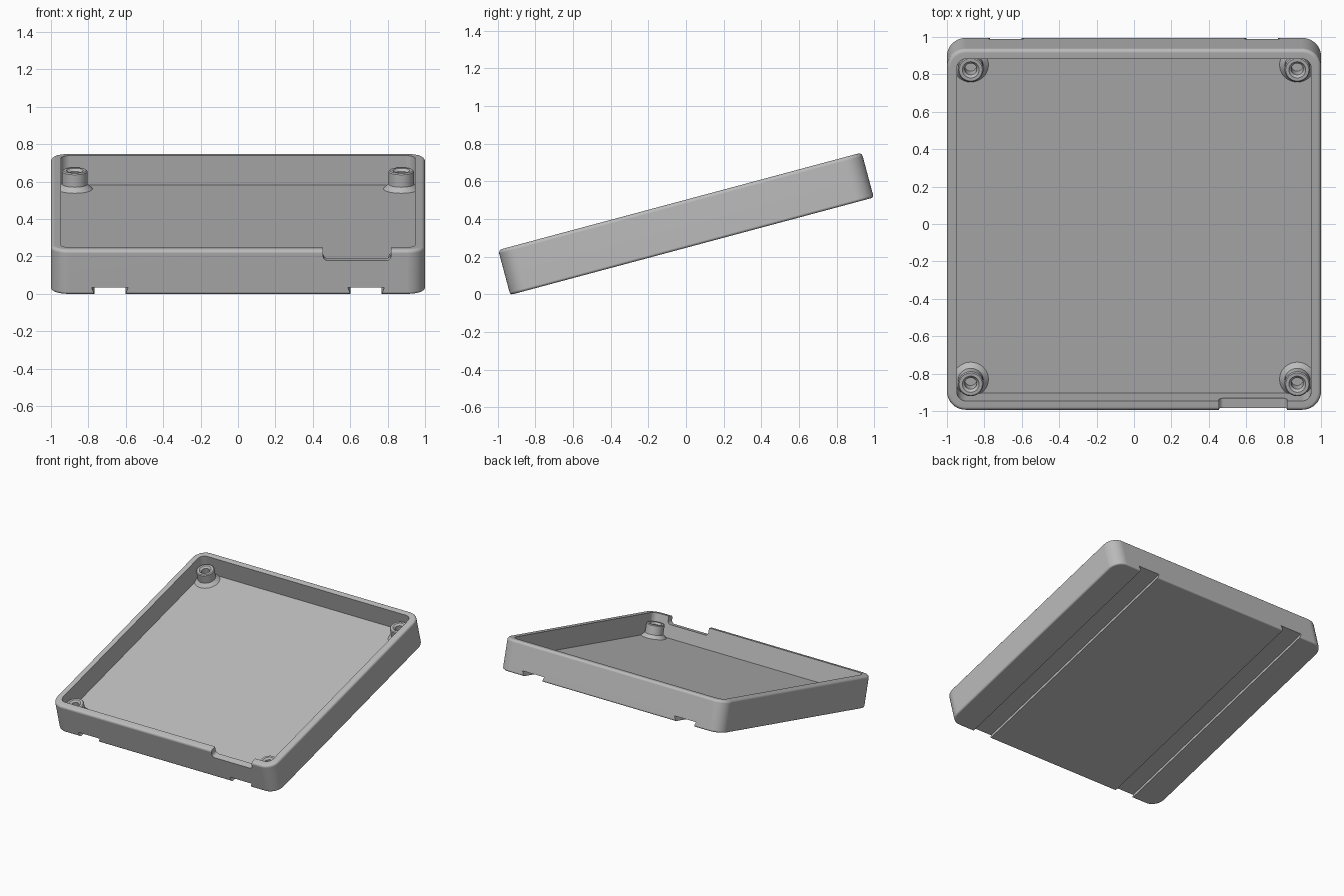
import bpy, bmesh, math
from mathutils import Matrix

if "Cube" in bpy.data.objects:
    bpy.data.objects.remove(bpy.data.objects["Cube"])

TILT = math.radians(15)
H = 0.1235          # half height of the tray
FLOOR = -0.039      # inside floor level
INNER = 0.947       # half size of the inside

grey = bpy.data.materials.new("plain grey")
grey.diffuse_color = (0.5, 0.5, 0.5, 1)
grey.use_nodes = True
grey.node_tree.nodes["Principled BSDF"].inputs["Base Color"].default_value = grey.diffuse_color


def finish(name, bm):
    bmesh.ops.recalc_face_normals(bm, faces=bm.faces[:])
    me = bpy.data.meshes.new(name)
    bm.to_mesh(me)
    bm.free()
    me.materials.append(grey)
    ob = bpy.data.objects.new(name, me)
    bpy.context.collection.objects.link(ob)
    return ob


def skin(name, rings, close=False):
    """Join rings of points; cap both ends or close into a loop."""
    bm = bmesh.new()
    loops = [[bm.verts.new(p) for p in ring] for ring in rings]
    pairs = list(zip(loops, loops[1:]))
    if close:
        pairs.append((loops[-1], loops[0]))
    for a, b in pairs:
        for i in range(len(a)):
            j = (i + 1) % len(a)
            bm.faces.new((a[i], a[j], b[j], b[i]))
    if not close:
        bm.faces.new(loops[0])
        bm.faces.new(loops[-1])
    return finish(name, bm)


def rounded_square(half, r, z, n=10):
    pts = []
    for q, (sx, sy) in enumerate([(1, 1), (-1, 1), (-1, -1), (1, -1)]):
        for k in range(n + 1):
            a = math.pi / 2 * (q + k / n)
            pts.append((sx * (half - r) + r * math.cos(a),
                        sy * (half - r) + r * math.sin(a), z))
    return pts


def extrude_y(name, profile, y0, y1):
    return skin(name, [[(x, y, z) for x, z in profile] for y in (y0, y1)])


def activate(ob):
    bpy.ops.object.select_all(action='DESELECT')
    ob.select_set(True)
    bpy.context.view_layer.objects.active = ob


def cut(ob, cutter):
    mod = ob.modifiers.new("cut", 'BOOLEAN')
    mod.operation = 'DIFFERENCE'
    mod.solver = 'EXACT'
    mod.object = cutter
    activate(ob)
    bpy.ops.object.modifier_apply(modifier=mod.name)
    bpy.data.objects.remove(cutter)


# tray shell: rounded bottom edge, wall, rounded rim, inside wall and floor
rings = []
for r, z, s in ((0.014, -H, -1), (0.02, H, 1)):
    steps = [math.pi / 2 * k / 4 for k in range(5)]
    for a in (reversed(steps) if s < 0 else steps):
        d = r * (1 - math.cos(a))
        rings.append(rounded_square(1 - d, 0.1 - d, z - s * r * (1 - math.sin(a))))
rings.append(rounded_square(INNER, 0.05, H))
rings.append(rounded_square(INNER, 0.05, FLOOR))
tray = skin("tray", rings)

# dovetail grooves along the underside
for s in (-1, 1):
    c = 0.685 * s
    groove = [(c - 0.083, -H - 0.05), (c + 0.083, -H - 0.05), (c + 0.083, -H),
              (c + 0.097, -H + 0.038), (c - 0.097, -H + 0.038), (c - 0.083, -H)]
    cut(tray, extrude_y("groove_cutter", groove, -1.1, 1.1))

# cable notch in the front wall, with rounded lower corners
x0, x1, zb, r = 0.455, 0.818, 0.064, 0.025
notch = [(x1, 0.2), (x0, 0.2)]
for cx, start in ((x0 + r, math.pi), (x1 - r, 1.5 * math.pi)):
    for k in range(6):
        a = start + math.pi / 2 * k / 5
        notch.append((cx + r * math.cos(a), zb + r + r * math.sin(a)))
cut(tray, extrude_y("notch_cutter", notch, -1.1, -0.9))

# screw posts: flared foot, chamfered top, countersunk blind hole
post_profile = [(0.095, FLOOR - 0.01), (0.095, FLOOR), (0.068, -0.013), (0.068, 0.056),
                (0.062, 0.062), (0.045, 0.062), (0.032, 0.048), (0.032, -0.03)]
parts = [tray]
for sx, side in ((-1, "left"), (1, "right")):
    for sy, end in ((-1, "front"), (1, "back")):
        rings = [[(sx * 0.873 + rad * math.cos(t * math.pi / 16),
                   sy * 0.87 + rad * math.sin(t * math.pi / 16), z) for t in range(32)]
                 for rad, z in post_profile]
        parts.append(skin(f"screw_post_{end}_{side}", rings))

# tilt everything and rest it on the ground
rot = Matrix.Rotation(TILT, 4, 'X')
low = min((rot @ v.co).z for v in tray.data.vertices)
for ob in parts:
    ob.data.transform(Matrix.Translation((0, 0, -low)) @ rot)
    activate(ob)
    bpy.ops.object.shade_smooth_by_angle(angle=math.radians(30))
    wn = ob.modifiers.new("even shading", 'WEIGHTED_NORMAL')
    wn.keep_sharp = True
